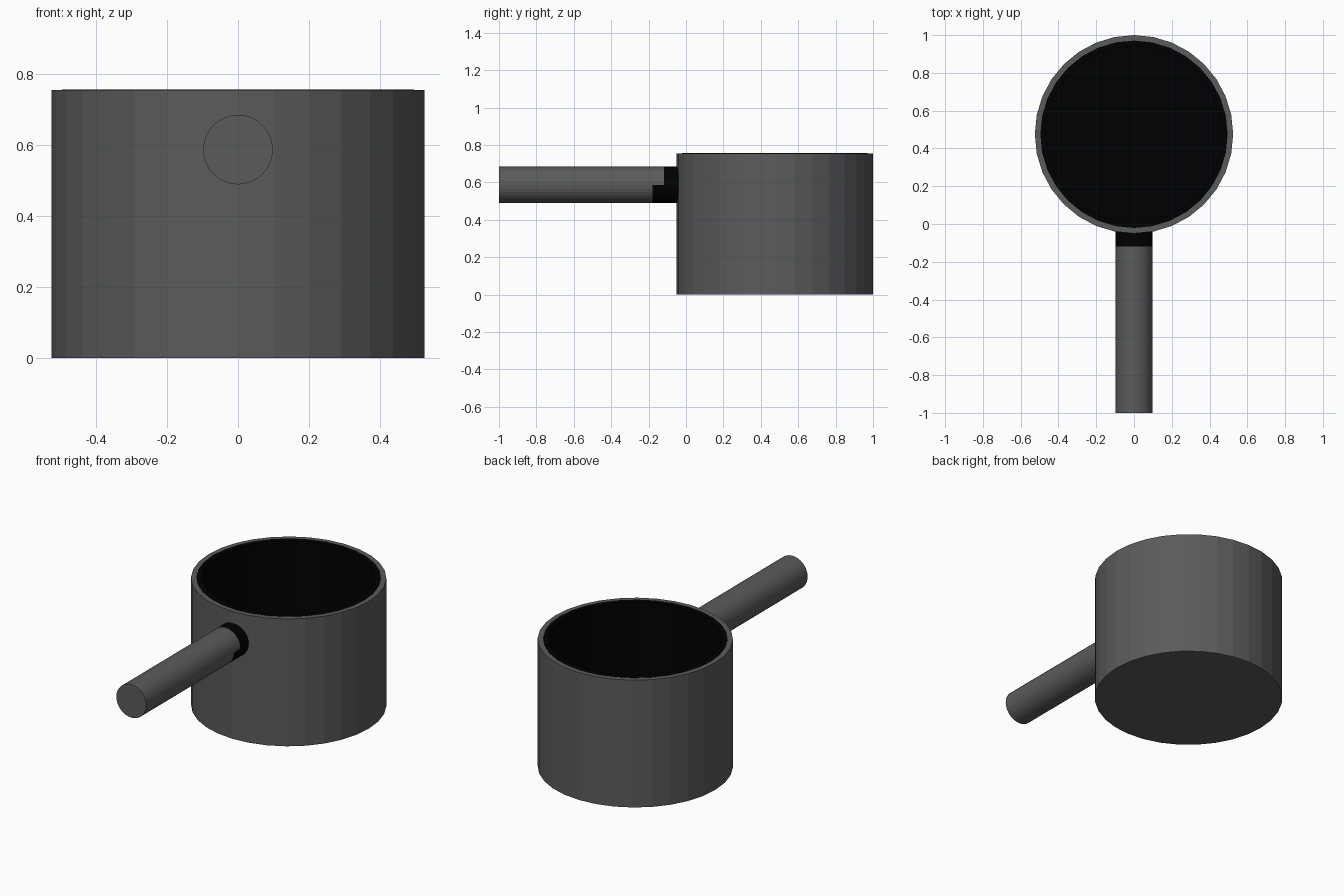
import bpy, bmesh
from math import sin, cos, pi

if "Cube" in bpy.data.objects:
    bpy.data.objects.remove(bpy.data.objects["Cube"])

SIDES = 32


def material(name, value):
    m = bpy.data.materials.new(name)
    m.diffuse_color = (value, value, value, 1)
    m.use_nodes = True
    m.node_tree.nodes["Principled BSDF"].inputs["Base Color"].default_value = m.diffuse_color
    return m


steel = material("dark_steel", 0.105)
black = material("black_coating", 0.0)


def lathe(name, rings, place, black_face):
    """Skin rings of (radius, height) and cap both ends."""
    bm = bmesh.new()
    loops = [[bm.verts.new(place(r * sin(2 * pi * i / SIDES), r * cos(2 * pi * i / SIDES), h))
              for i in range(SIDES)] for r, h in rings]
    for k in range(len(loops) - 1):
        a, b = loops[k], loops[k + 1]
        for i in range(SIDES):
            j = (i + 1) % SIDES
            f = bm.faces.new((a[i], a[j], b[j], b[i]))
            f.material_index = int(black_face(k, f.calc_center_median()))
    start = bm.faces.new(loops[0])
    start.material_index = int(black_face(-1, start.calc_center_median()))
    end = bm.faces.new(loops[-1])
    end.material_index = 1
    bmesh.ops.recalc_face_normals(bm, faces=bm.faces)
    mesh = bpy.data.meshes.new(name)
    bm.to_mesh(mesh)
    bm.free()
    mesh.materials.append(steel)
    mesh.materials.append(black)
    obj = bpy.data.objects.new(name, mesh)
    bpy.context.collection.objects.link(obj)
    return obj


def upright(u, v, h):
    return (u, 0.475 + v, h)


# Hollow grey pot
lathe("pot", [(0.525, 0), (0.525, 0.755), (0.494, 0.755), (0.494, 0.03)],
      upright, lambda k, c: False)

# Black liner, its lip a hair above the pot rim
lathe("liner", [(0.496, 0.032), (0.496, 0.757), (0.467, 0.757), (0.467, 0.06)],
      upright, lambda k, c: True)

# Handle with a stepped black collar, longer on its lower half
HANDLE_Z = 0.587
lathe("handle", [(0.098, -1), (0.098, -0.178), (0.098, -0.118), (0.098, -0.03)],
      lambda u, v, h: (u, h, HANDLE_Z + v),
      lambda k, c: k == 2 or (k == 1 and c.z < HANDLE_Z))
